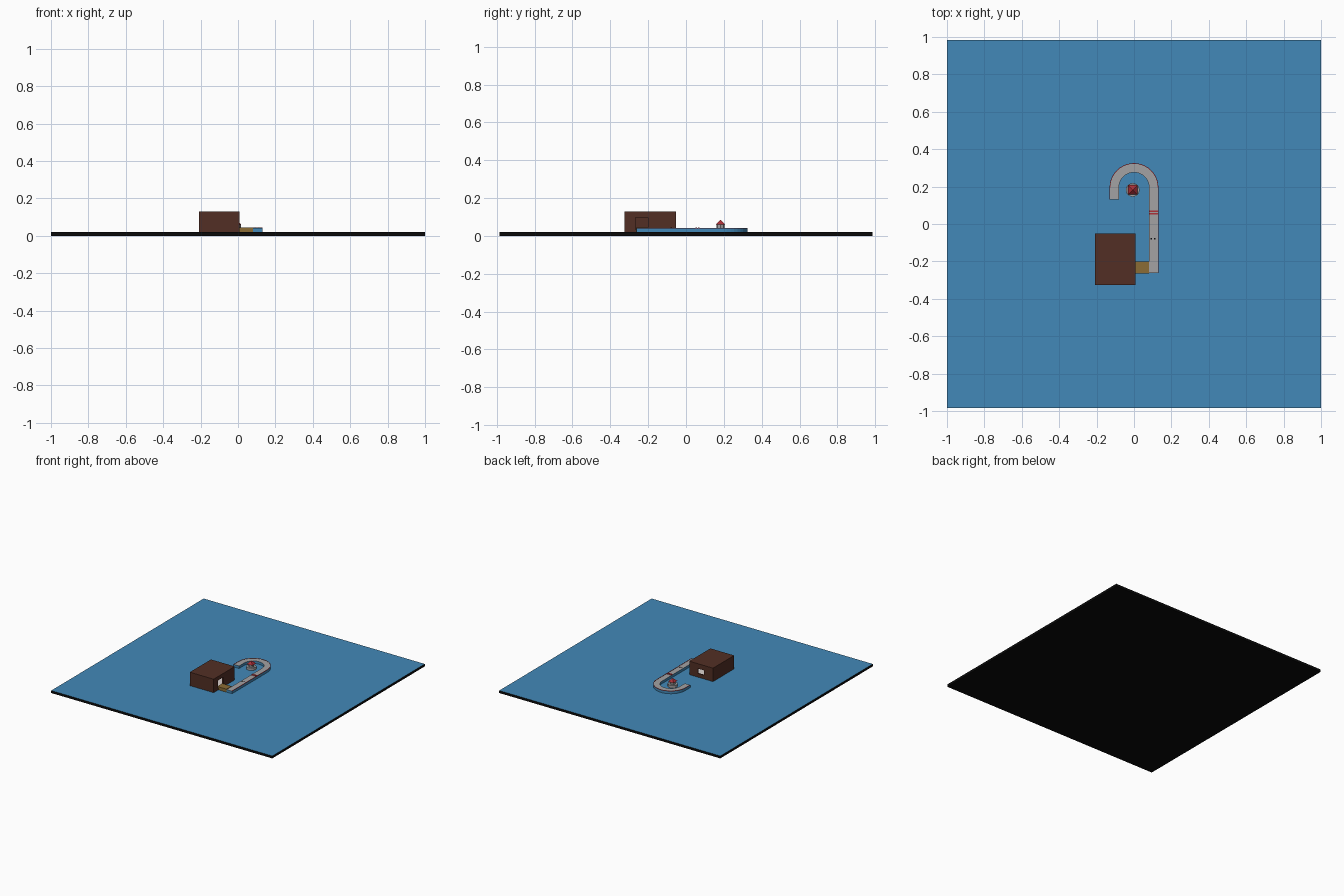
import bpy, bmesh, math
from mathutils import Matrix

if "Cube" in bpy.data.objects:
    bpy.data.objects.remove(bpy.data.objects["Cube"])


def mat(name, r, g, b):
    m = bpy.data.materials.new(name)
    m.diffuse_color = (r, g, b, 1)
    m.use_nodes = True
    m.node_tree.nodes["Principled BSDF"].inputs["Base Color"].default_value = m.diffuse_color
    return m


BLUE = mat("water blue", 0.055, 0.25, 0.48)
BLACK = mat("black", 0.003, 0.003, 0.003)
BROWN = mat("dark brown", 0.085, 0.028, 0.018)
GREY = mat("path grey", 0.37, 0.36, 0.37)
GOLD = mat("dock wood", 0.26, 0.15, 0.035)
RED = mat("red", 0.42, 0.03, 0.04)
WHITE = mat("floor white", 0.72, 0.65, 0.64)


def finish(name, bm, side, top=None):
    """Make an object; upward faces take the second material when given."""
    bmesh.ops.recalc_face_normals(bm, faces=bm.faces)
    if top:
        for f in bm.faces:
            f.material_index = 1 if f.normal.z > 0.5 else 0
    me = bpy.data.meshes.new(name)
    bm.to_mesh(me)
    bm.free()
    for m in (side, top):
        if m:
            me.materials.append(m)
    ob = bpy.data.objects.new(name, me)
    bpy.context.collection.objects.link(ob)
    return ob


def box(name, x0, x1, y0, y1, z0, z1, side, top=None):
    bm = bmesh.new()
    m = Matrix.Translation(((x0 + x1) / 2, (y0 + y1) / 2, (z0 + z1) / 2))
    m = m @ Matrix.Diagonal((x1 - x0, y1 - y0, z1 - z0, 1))
    bmesh.ops.create_cube(bm, size=1, matrix=m)
    return finish(name, bm, side, top)


def cone(name, x, y, z0, z1, r0, r1, n, side, top=None, turn=0):
    bm = bmesh.new()
    m = Matrix.Translation((x, y, (z0 + z1) / 2)) @ Matrix.Rotation(turn, 4, "Z")
    bmesh.ops.create_cone(bm, cap_ends=True, segments=n, radius1=r0, radius2=r1,
                          depth=z1 - z0, matrix=m)
    return finish(name, bm, side, top)


CY, START, END, N = 0.195, -0.262, 0.13, 20


def hook(name, ra, rb, z0, z1, side, top=None):
    """Strip between two radii along the hook-shaped route."""
    def line(r):
        arc = [(r * math.cos(math.pi * i / N), CY + r * math.sin(math.pi * i / N))
               for i in range(N + 1)]
        return [(r, START)] + arc + [(-r, END)]
    bm = bmesh.new()
    rings = []
    for a, b in zip(line(ra), line(rb)):
        rings.append([bm.verts.new((*p, z)) for p, z in
                      ((a, z0), (b, z0), (b, z1), (a, z1))])
    for p, q in zip(rings, rings[1:]):
        for k in range(4):
            bm.faces.new((p[k], p[(k + 1) % 4], q[(k + 1) % 4], q[k]))
    bm.faces.new(rings[0])
    bm.faces.new(rings[-1])
    return finish(name, bm, side, top)


# Water plate with black underside and rim
box("water_base", -1, 1, -0.985, 0.985, 0, 0.02, BLACK, BLUE)

# Hollow house with a door on the right and a window at the back
house = box("house", -0.208, 0.007, -0.325, -0.052, 0.02, 0.13, BROWN)
cutters = [
    box("room_cutter", -0.198, -0.003, -0.315, -0.062, 0.0, 0.12, BROWN),
    box("door_cutter", -0.02, 0.03, -0.268, -0.2, 0.035, 0.098, BROWN),
    box("window_cutter", -0.127, -0.07, -0.08, -0.03, 0.05, 0.09, BROWN),
]
bpy.context.view_layer.objects.active = house
for c in cutters:
    mod = house.modifiers.new("cut", "BOOLEAN")
    mod.operation, mod.solver, mod.object = "DIFFERENCE", "EXACT", c
    bpy.ops.object.modifier_apply(modifier=mod.name)
    bpy.data.objects.remove(c)
box("house_floor", -0.198, -0.003, -0.315, -0.062, 0.019, 0.026, WHITE)

# Dock from the door to the path
box("dock", -0.003, 0.081, -0.264, -0.2, 0.02, 0.045, GOLD)

# Hook-shaped path with red edging
hook("path", 0.081, 0.13, 0.02, 0.041, BLUE, GREY)
hook("outer_edging", 0.127, 0.1305, 0.04, 0.043, RED)

# Red crossing stripes, dark marks and end step
for i, y in enumerate((0.054, 0.068)):
    box(f"crossing_stripe_{i}", 0.081, 0.13, y - 0.004, y + 0.004, 0.04, 0.0435, RED)
for i, x in enumerate((0.092, 0.112)):
    box(f"path_mark_{i}", x - 0.004, x + 0.004, -0.082, -0.075, 0.04, 0.0435, BLACK)

# Little tower with a pointed red roof in the bend
TX, TY = -0.007, 0.182
cone("tower_base", TX, TY, 0.02, 0.04, 0.037, 0.037, 12, GREY)
cone("tower_body", TX, TY, 0.04, 0.062, 0.022, 0.022, 8, GREY)
cone("tower_roof", TX, TY, 0.06, 0.085, 0.036, 0, 4, RED, turn=math.pi / 4)
